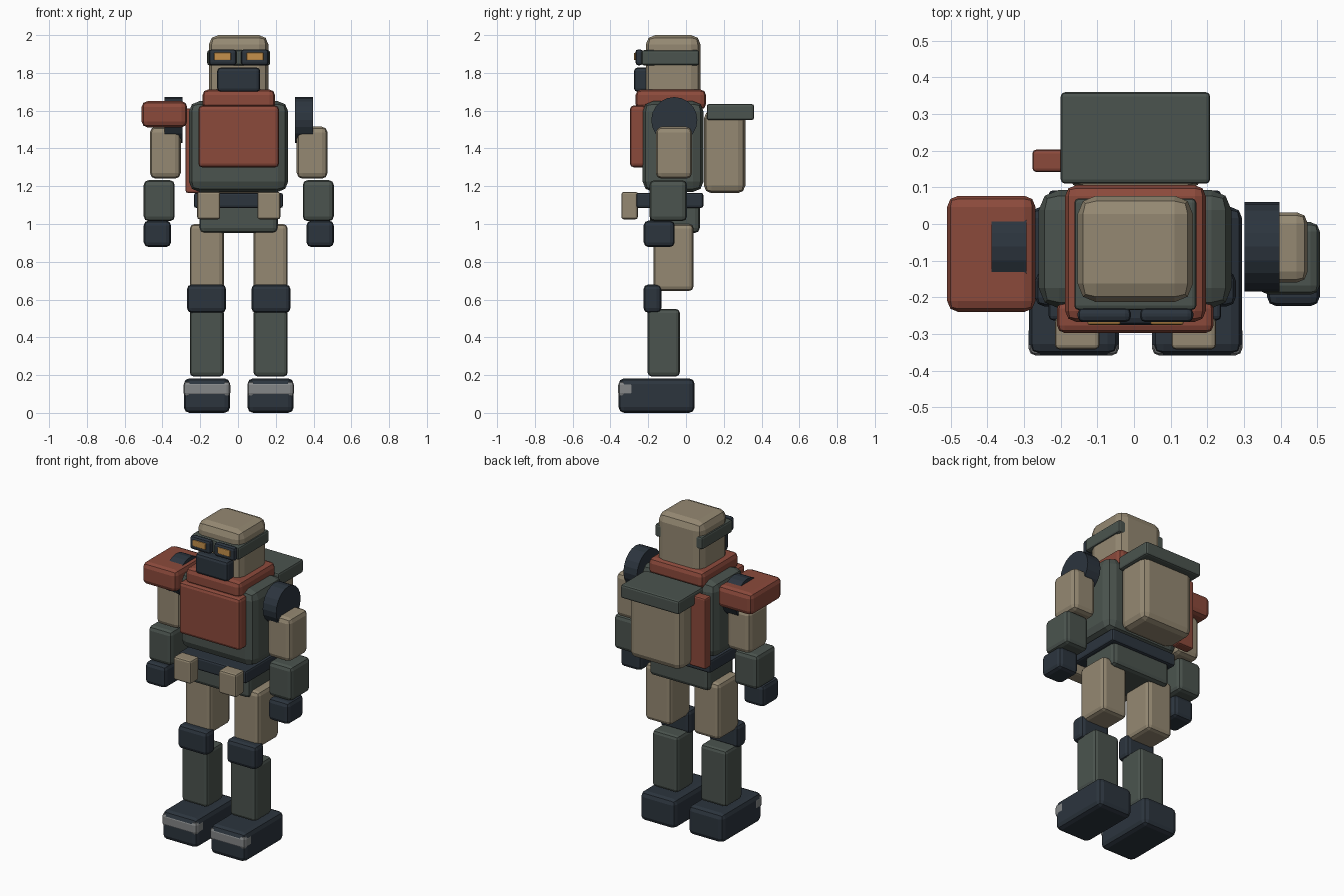
import bpy, bmesh, math
from mathutils import Matrix, Vector


def material(name, r, g, b):
    m = bpy.data.materials.new(name)
    m.diffuse_color = (r, g, b, 1)
    return m


TAN = material("tan armour", 0.30, 0.25, 0.17)
RED = material("rust red", 0.26, 0.068, 0.044)
GREEN = material("grey green", 0.070, 0.088, 0.077)
NAVY = material("dark navy", 0.025, 0.035, 0.048)
STEEL = material("steel grey", 0.23, 0.24, 0.245)
AMBER = material("amber lens", 0.56, 0.28, 0.07)
CX = 0.004  # body centre line


def finish(name, bm, mat):
    me = bpy.data.meshes.new(name)
    bm.to_mesh(me)
    bm.free()
    me.materials.append(mat)
    ob = bpy.data.objects.new(name, me)
    bpy.context.collection.objects.link(ob)
    return ob


def box(name, mat, x, y, z, bevel=0.02, segments=2):
    """Bevelled box from (min, max) ranges."""
    bm = bmesh.new()
    bmesh.ops.create_cube(bm, size=1)
    for v in bm.verts:
        v.co = Vector(((r[0] + r[1]) / 2 + c * (r[1] - r[0])
                       for r, c in zip((x, y, z), v.co)))
    if bevel:
        bmesh.ops.bevel(bm, geom=bm.edges[:], offset=bevel, segments=segments,
                        profile=0.5, affect='EDGES')
    return finish(name, bm, mat)


def pair(name, mat, x, y, z, bevel=0.02):
    """Right box and its mirror about the centre line."""
    box(name + "_right", mat, (CX + x[0], CX + x[1]), y, z, bevel)
    box(name + "_left", mat, (CX - x[1], CX - x[0]), y, z, bevel)


# Legs
pair("foot", NAVY, (0.046, 0.291), (-0.357, 0.046), (0.0, 0.183), 0.03)
pair("toe_cap", STEEL, (0.045, 0.292), (-0.359, -0.272), (0.085, 0.168), 0.02)
pair("shin", GREEN, (0.079, 0.259), (-0.203, -0.033), (0.193, 0.55))
pair("knee_pad", NAVY, (0.067, 0.274), (-0.225, -0.13), (0.53, 0.68), 0.025)
pair("thigh", TAN, (0.079, 0.259), (-0.172, 0.04), (0.645, 1.0), 0.025)

# Hips
box("pelvis", GREEN, (-0.205, 0.211), (-0.19, 0.073), (0.953, 1.13), 0.025)
box("belt", NAVY, (-0.233, 0.238), (-0.263, 0.092), (1.085, 1.165), 0.012)
pair("pouch", TAN, (0.098, 0.22), (-0.342, -0.255), (1.025, 1.17), 0.012)

# Torso
box("torso", GREEN, (-0.26, 0.266), (-0.23, 0.093), (1.17, 1.65), 0.055)
box("chest_plate", RED, (-0.21, 0.217), (-0.297, -0.21), (1.30, 1.627), 0.02)
box("collar", RED, (-0.188, 0.196), (-0.267, 0.106), (1.605, 1.712), 0.03)

# Head
box("head", TAN, (-0.154, 0.161), (-0.213, 0.077), (1.66, 2.0), 0.05)
box("headband", GREEN, (-0.163, 0.17), (-0.235, 0.07), (1.84, 1.92), 0.012)
box("face_mask", NAVY, (-0.11, 0.117), (-0.275, -0.19), (1.70, 1.828), 0.018)
pair("goggle", NAVY, (0.012, 0.158), (-0.268, -0.228), (1.84, 1.925), 0.016)
pair("lens", AMBER, (0.041, 0.131), (-0.275, -0.255), (1.867, 1.907), 0.005)

# Arms
for side, sx in (("right", 1), ("left", -1)):
    bm = bmesh.new()
    bmesh.ops.create_cone(bm, cap_ends=True, segments=20, radius1=0.122,
                          radius2=0.122, depth=0.095)
    bm.transform(Matrix.Translation((CX + sx * 0.345, -0.062, 1.55))
                 @ Matrix.Rotation(math.pi / 2, 4, 'Y'))
    finish("shoulder_joint_" + side, bm, NAVY)
pair("upper_arm", TAN, (0.307, 0.47), (-0.16, 0.032), (1.24, 1.515), 0.03)
pair("forearm", GREEN, (0.339, 0.503), (-0.193, 0.005), (1.015, 1.232), 0.025)
pair("hand", NAVY, (0.359, 0.503), (-0.224, -0.06), (0.878, 1.018), 0.025)
box("shoulder_plate", RED, (-0.51, -0.269), (-0.24, 0.077), (1.512, 1.65), 0.03)

# Backpack
box("backpack", TAN, (-0.178, 0.186), (0.095, 0.314), (1.163, 1.60), 0.04)
box("backpack_lid", GREEN, (-0.2, 0.208), (0.11, 0.36), (1.55, 1.635), 0.012)
box("side_tube", RED, (-0.277, -0.165), (0.142, 0.203), (1.165, 1.612), 0.01)
